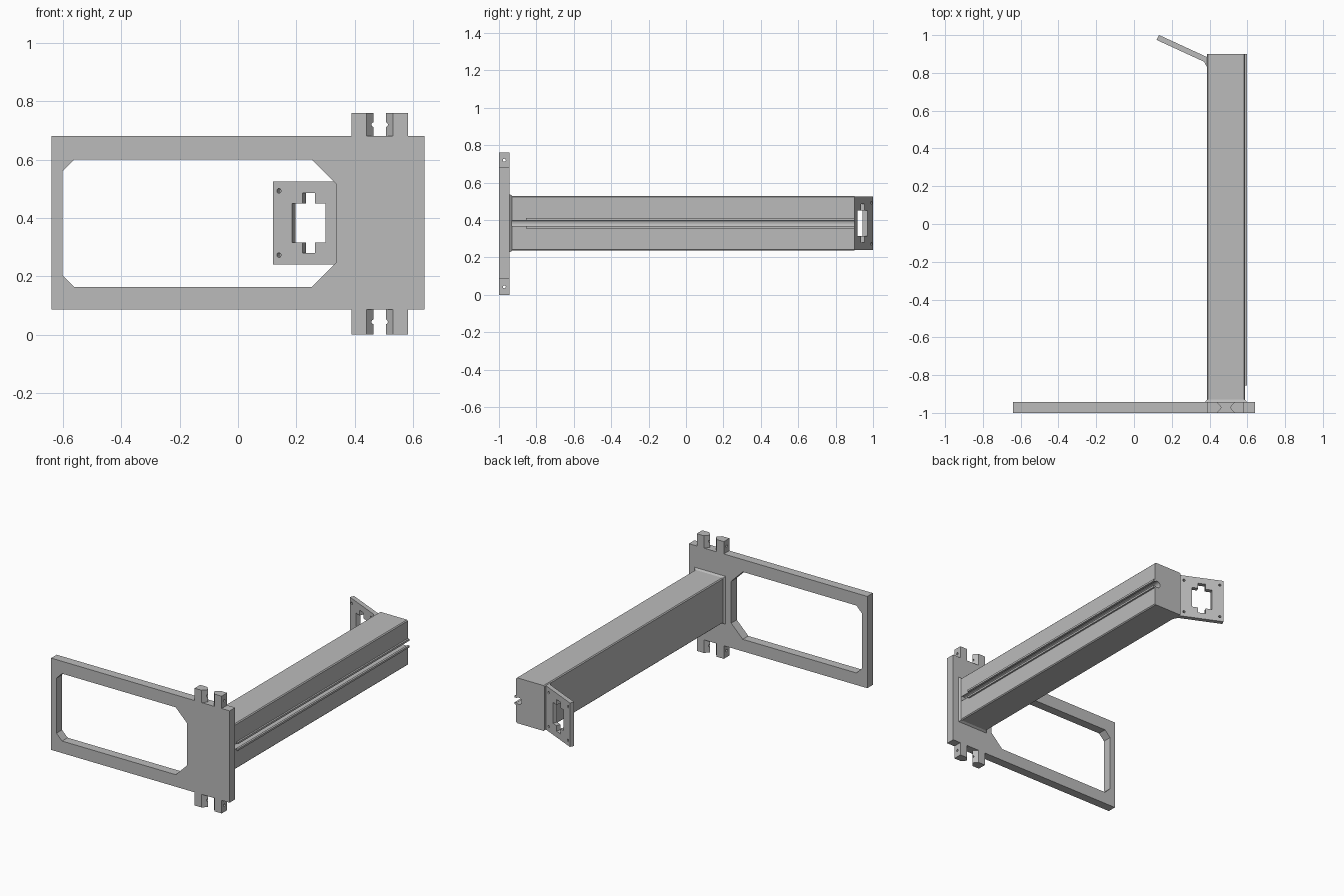
import bpy, bmesh
from math import radians, sin, cos, pi
from mathutils import Matrix, Vector

old = bpy.data.objects.get("Cube")
if old:
    bpy.data.objects.remove(old, do_unlink=True)

grey = bpy.data.materials.new("plain grey")
grey.use_nodes = True
grey.diffuse_color = (0.5, 0.5, 0.5, 1)
grey.node_tree.nodes["Principled BSDF"].inputs["Base Color"].default_value = (0.5, 0.5, 0.5, 1)

MID = 0.3825                       # height of the beam axis
UPRIGHT = Matrix.Rotation(pi / 2, 4, 'X')   # profile y becomes z


def add_mesh(name, mesh):
    obj = bpy.data.objects.new(name, mesh)
    bpy.context.collection.objects.link(obj)
    mesh.materials.clear()
    mesh.materials.append(grey)
    return obj


def slab(name, loops, depth, matrix):
    """Extrude an outline (with holes) evenly about its plane."""
    curve = bpy.data.curves.new(name, 'CURVE')
    curve.dimensions = '2D'
    curve.fill_mode = 'BOTH'
    curve.extrude = depth / 2
    for loop in loops:
        spline = curve.splines.new('POLY')
        spline.points.add(len(loop) - 1)
        for p, (x, y) in zip(spline.points, loop):
            p.co = (x, y, 0, 1)
        spline.use_cyclic_u = True
        spline.use_smooth = False
    temp = bpy.data.objects.new("temp", curve)
    mesh = bpy.data.meshes.new_from_object(temp)
    bpy.data.objects.remove(temp)
    bm = bmesh.new()
    bm.from_mesh(mesh)
    bmesh.ops.remove_doubles(bm, verts=bm.verts, dist=1e-5)
    bmesh.ops.recalc_face_normals(bm, faces=bm.faces)
    bm.transform(matrix)
    for f in bm.faces:
        f.smooth = False
    bm.to_mesh(mesh)
    bm.free()
    mesh.name = name
    return add_mesh(name, mesh)


def box(name, lo, hi):
    bm = bmesh.new()
    bmesh.ops.create_cube(bm, size=1)
    lo, hi = Vector(lo), Vector(hi)
    bm.transform(Matrix.Translation((lo + hi) / 2) @ Matrix.Diagonal((*(hi - lo), 1)))
    mesh = bpy.data.meshes.new(name)
    bm.to_mesh(mesh)
    bm.free()
    return add_mesh(name, mesh)


def chamfered(x0, x1, y0, y1, left, right):
    """Rectangle outline with its left and right corners cut off."""
    return [(x0 + left, y0), (x1 - right, y0), (x1, y0 + right), (x1, y1 - right),
            (x1 - right, y1), (x0 + left, y1), (x0, y1 - left), (x0, y0 + left)]


def circle(x, y, r, n=16):
    return [(x + r * cos(2 * pi * i / n), y + r * sin(2 * pi * i / n)) for i in range(n)]


# Front frame with its large window
outline = [(-0.64, 0.085), (0.64, 0.085), (0.64, 0.68), (-0.64, 0.68)]
window = chamfered(-0.602, 0.336, 0.163, 0.6, 0.04, 0.083)
slab("front_frame", [outline, window], 0.057, Matrix.Translation((0, -0.9715, 0)) @ UPRIGHT)

# Pairs of pegs with facing points, cross-drilled
for side, z, hole_z in (("upper", 0.72, 0.72), ("lower", 0.0425, 0.043)):
    height = 0.08 if side == "upper" else 0.085
    for name, sign in (("right", 1), ("left", -1)):
        pts = [(0.486 + sign * dx, y) for dx, y in
               ((-0.097, -1), (-0.046, -1), (-0.021, -0.9715), (-0.046, -0.943), (-0.097, -0.943))]
        peg = slab(f"{side}_{name}_peg", [pts], height, Matrix.Translation((0, 0, z)))
        drill = slab("drill", [circle(0, 0, 0.008)], 0.4,
                     Matrix.Translation((0.486, -0.9715, hole_z)) @ Matrix.Rotation(pi / 2, 4, 'Y'))
        mod = peg.modifiers.new("cross_hole", 'BOOLEAN')
        mod.operation = 'DIFFERENCE'
        mod.solver = 'EXACT'
        mod.object = drill
        bpy.context.view_layer.update()
        graph = bpy.context.evaluated_depsgraph_get()
        cut = bpy.data.meshes.new_from_object(peg.evaluated_get(graph))
        peg.modifiers.clear()
        peg.data = cut
        bpy.data.objects.remove(drill)

# Long beam with a round cable channel in its left side
X0, X1, Z0, Z1, C = 0.386, 0.588, 0.236, 0.53, 0.006
slot = 0.0155
arc = [(X1 - 0.018 + 0.022 * cos(a), MID + 0.022 * sin(a))
       for a in (radians(-45 - 270 * i / 14) for i in range(15))]
profile = ([(X0 + C, Z0), (X1 - C, Z0), (X1, Z0 + C), (X1, MID - slot)] + arc +
           [(X1, MID + slot), (X1, Z1 - C), (X1 - C, Z1), (X0 + C, Z1), (X0, Z1 - C), (X0, Z0 + C)])
slab("beam", [profile], 1.845, Matrix.Translation((0, -0.0225, 0)) @ UPRIGHT)

# Lips along the channel
for name, s in (("upper_lip", 1), ("lower_lip", -1)):
    z = sorted((MID + s * 0.0155, MID + s * 0.028))
    box(name, (X1 - 0.002, -0.855, z[0]), (0.599, 0.9, z[1]))

# Flared foot where the beam meets the frame
foot = box("beam_foot", (X0, -0.944, Z0), (X1, -0.93, Z1))
for v in foot.data.vertices:
    if v.co.y < -0.94:
        v.co.x += 0.011 if v.co.x > 0.487 else -0.011
        v.co.z += 0.009 if v.co.z > MID else -0.009

# Angled mounting plate with a cross opening and four screw holes
a, b, c, d = 0.063, 0.0235, 0.0675, 0.1025
cross = [(-a, -c), (-b, -c), (-b, -d), (b, -d), (b, -c), (a, -c),
         (a, c), (b, c), (b, d), (-b, d), (-b, c), (-a, c)]
edge = [(-0.135, -0.1425), (0.16, -0.1425), (0.16, 0.1425), (-0.135, 0.1425)]
screws = [circle(sx * 0.1125, sz * 0.11, 0.008) for sx in (-1, 1) for sz in (-1, 1)]
tilt = radians(24.7)
centre = Vector((0.2425, 0.918, MID)) + Vector((sin(tilt), cos(tilt), 0)) * 0.0145
slab("mounting_plate", [edge, cross] + screws, 0.029,
     Matrix.Translation(centre) @ Matrix.Rotation(-tilt, 4, 'Z') @ UPRIGHT)

# Small fillet in the corner between plate and beam
slab("plate_fillet", [[(0.388, 0.828), (0.388, 0.87), (0.368, 0.864)]], 0.285,
     Matrix.Translation((0, 0, MID)))
